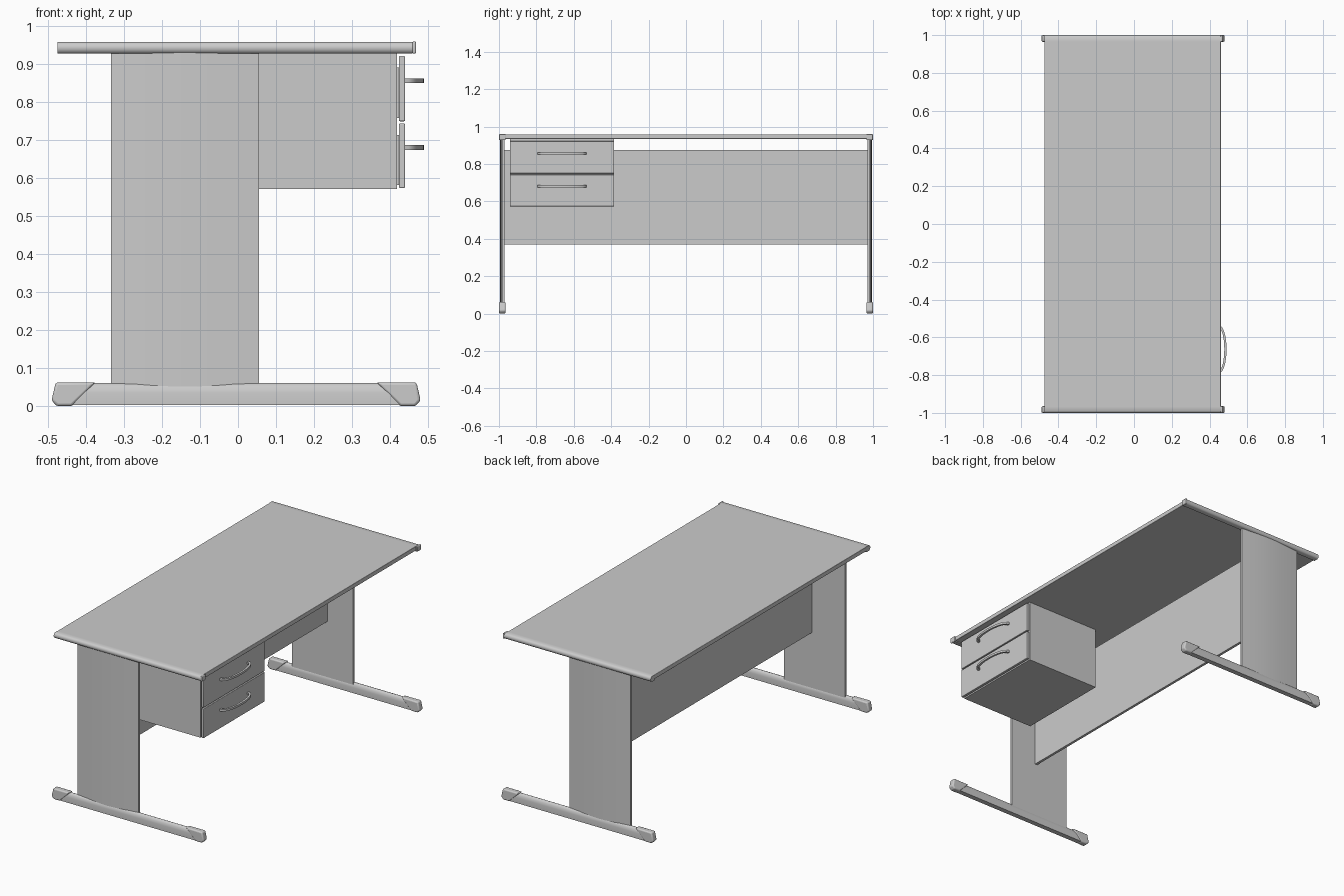
import bpy, bmesh, math
from mathutils import Vector

if "Cube" in bpy.data.objects:
    bpy.data.objects.remove(bpy.data.objects["Cube"])


def finish(name, bm, bevel=0.0, segments=3):
    bmesh.ops.recalc_face_normals(bm, faces=bm.faces)
    me = bpy.data.meshes.new(name)
    bm.to_mesh(me)
    bm.free()
    ob = bpy.data.objects.new(name, me)
    bpy.context.collection.objects.link(ob)
    if bevel:
        mod = ob.modifiers.new("Bevel", 'BEVEL')
        mod.width = bevel
        mod.segments = segments
        mod.limit_method = 'ANGLE'
        mod.angle_limit = math.radians(40)
    bpy.ops.object.select_all(action='DESELECT')
    ob.select_set(True)
    bpy.context.view_layer.objects.active = ob
    bpy.ops.object.shade_smooth_by_angle(angle=math.radians(35))
    return ob


def prism(name, points, offset, bevel=0.0, segments=3):
    """Extrude a closed outline along an offset vector."""
    bm = bmesh.new()
    face = bm.faces.new([bm.verts.new(p) for p in points])
    ext = bmesh.ops.extrude_face_region(bm, geom=[face])
    verts = [v for v in ext["geom"] if isinstance(v, bmesh.types.BMVert)]
    bmesh.ops.translate(bm, vec=Vector(offset), verts=verts)
    return finish(name, bm, bevel, segments)


def box(name, x, y, z, bevel=0.0):
    pts = [(x[0], y[0], z[0]), (x[1], y[0], z[0]),
           (x[1], y[1], z[0]), (x[0], y[1], z[0])]
    return prism(name, pts, (0, 0, z[1] - z[0]), bevel)


# Table top and modesty panel
box("table_top", (-0.475, 0.46), (-0.97, 0.97), (0.934, 0.959), 0.003)
box("modesty_panel", (-0.125, -0.11), (-0.972, 0.972), (0.37, 0.875))

# End frames: top rail, gently bowed leg panel, foot and foot caps
for side, s in (("front", -1), ("back", 1)):
    # Top rail with rounded outer edge
    rail = [(0.966, 0.928), (0.99, 0.928), (0.996, 0.932), (1.0, 0.939),
            (1.0, 0.948), (0.996, 0.955), (0.99, 0.959), (0.966, 0.959)]
    prism(side + "_top_rail", [(-0.475, s * y, z) for y, z in rail], (0.935, 0, 0))
    cap_y = sorted((s * 0.964, s * 1.0))
    box(side + "_rail_cap", (0.459, 0.469), cap_y, (0.928, 0.96), 0.004)

    # Leg panel
    n = 10
    outer = []
    for i in range(n + 1):
        t = i / n
        outer.append((-0.335 + 0.39 * t, s * (0.984 + 0.01 * math.sin(math.pi * t))))
    section = outer + [(0.055, s * 0.970), (-0.335, s * 0.970)]
    prism(side + "_leg_panel", [(x, y, 0.05) for x, y in section], (0, 0, 0.882))

    # Foot bar with rounded upper edges
    foot = [(0.968, 0.003), (0.997, 0.003), (0.998, 0.035), (0.995, 0.05),
            (0.989, 0.058), (0.982, 0.061), (0.976, 0.058), (0.970, 0.05), (0.967, 0.035)]
    prism(side + "_foot", [(-0.465, s * y, z) for y, z in foot], (0.92, 0, 0))

    # Slanted end caps
    for end, d in (("left", -1), ("right", 1)):
        cap = [(0.37, 0.0625), (0.475, 0.0625), (0.486, 0.015), (0.472, 0.0), (0.432, 0.0)]
        prism(f"{side}_{end}_foot_cap",
              [(-0.005 + d * x, s * 0.9645, z) for x, z in cap],
              (0, s * 0.0355, 0), 0.007, 3)

# Drawer unit
box("drawer_cabinet", (-0.05, 0.419), (-0.94, -0.385), (0.572, 0.934))
for label, z0, z1 in (("lower", 0.574, 0.744), ("upper", 0.75, 0.922)):
    box(label + "_drawer_inner", (0.41, 0.425), (-0.93, -0.395), (z0 + 0.008, z1 - 0.03))
    box(label + "_drawer_front", (0.424, 0.44), (-0.942, -0.384), (z0, z1), 0.003)

    # Bowed handle: flat band swept on an arc
    zc = z0 + 0.107
    inner, outer = [], []
    m = 20
    for i in range(m + 1):
        a = math.pi * i / m
        c, k = math.cos(a), math.sin(a) ** 0.8 if 0 < i < m else 0.0
        outer.append((0.438 + 0.052 * k, -0.663 + 0.132 * c))
        inner.append((0.438 + 0.040 * k, -0.663 + 0.118 * c))
    # Build as a quad strip so the concave outline stays clean
    bm = bmesh.new()
    rings = []
    for (ox, oy), (ix, iy) in zip(outer, inner):
        rings.append([bm.verts.new(p) for p in (
            (ox, oy, zc - 0.006), (ox, oy, zc + 0.006),
            (ix, iy, zc + 0.006), (ix, iy, zc - 0.006))])
    for a, b in zip(rings, rings[1:]):
        for j in range(4):
            bm.faces.new((a[j], a[(j + 1) % 4], b[(j + 1) % 4], b[j]))
    bm.faces.new(rings[0])
    bm.faces.new(rings[-1])
    finish(label + "_handle", bm)
